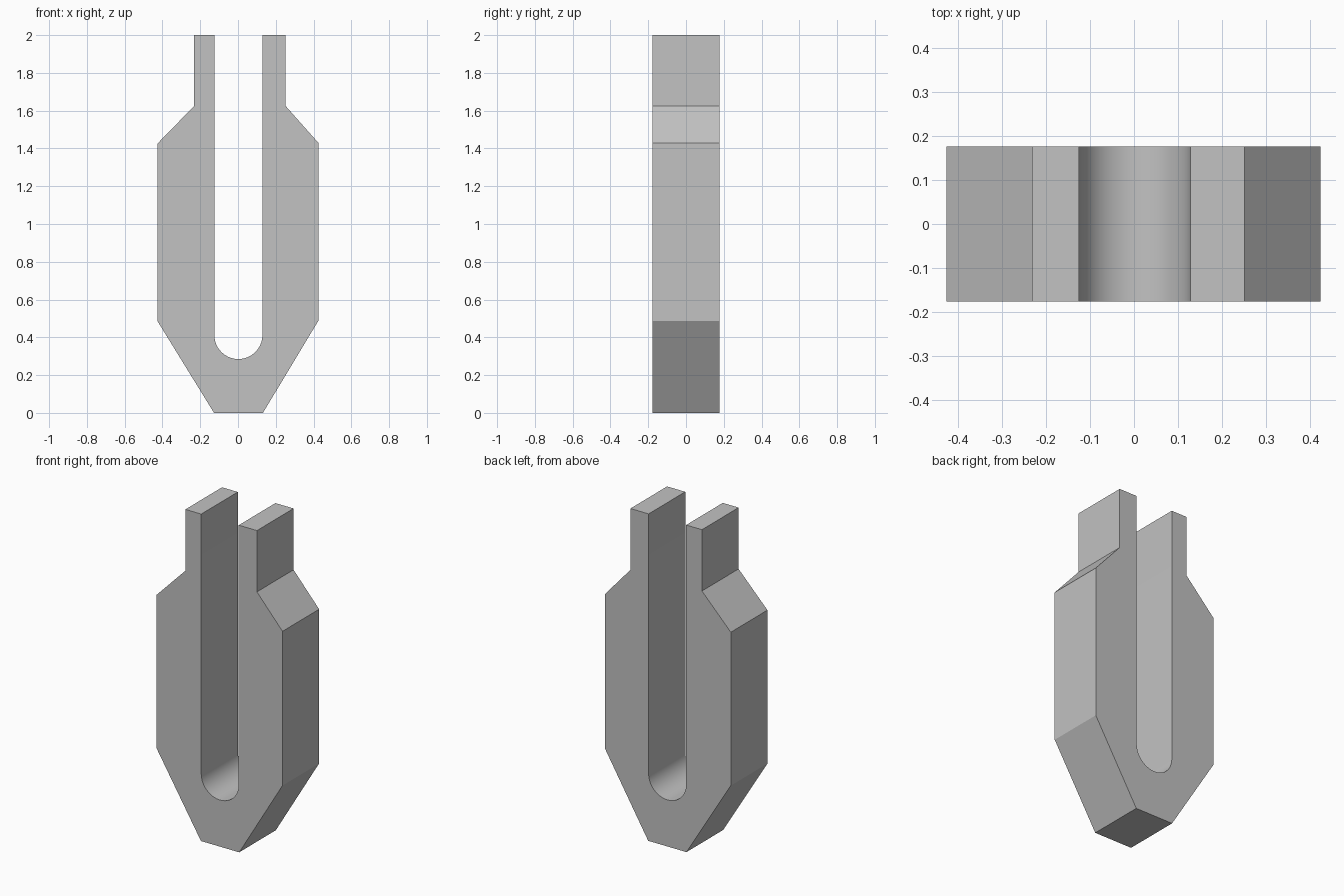
import bpy, bmesh
from math import cos, sin, pi, radians

cube = bpy.data.objects.get("Cube")
if cube:
    bpy.data.objects.remove(cube, do_unlink=True)

HALF_DEPTH = 0.177
SLOT_X, SLOT_R, SLOT_Z = 0.002, 0.127, 0.412
ARC_STEPS = 32

# Material
grey = bpy.data.materials.new("plain grey")
grey.use_nodes = True
colour = (0.54, 0.54, 0.54, 1)
grey.diffuse_color = colour
grey.node_tree.nodes["Principled BSDF"].inputs["Base Color"].default_value = colour

# Outer outline of the fork, from the left prong's inner tip around the base
profile = [(SLOT_X - SLOT_R, 2), (-0.232, 2), (-0.232, 1.625), (-0.427, 1.425),
           (-0.427, 0.487), (-0.127, 0), (0.132, 0), (0.425, 0.487),
           (0.425, 1.43), (0.252, 1.625), (0.252, 2), (SLOT_X + SLOT_R, 2)]

# Rounded slot bottom
for i in range(ARC_STEPS + 1):
    a = -pi * i / ARC_STEPS
    profile.append((SLOT_X + SLOT_R * cos(a), SLOT_Z + SLOT_R * sin(a)))

# Extrude the outline through the depth
bm = bmesh.new()
face = bm.faces.new([bm.verts.new((x, -HALF_DEPTH, z)) for x, z in profile])
ext = bmesh.ops.extrude_face_region(bm, geom=[face], use_keep_orig=True)
moved = [g for g in ext["geom"] if isinstance(g, bmesh.types.BMVert)]
bmesh.ops.translate(bm, verts=moved, vec=(0, 2 * HALF_DEPTH, 0))
bmesh.ops.recalc_face_normals(bm, faces=bm.faces)

mesh = bpy.data.meshes.new("slotted_clamp")
bm.to_mesh(mesh)
bm.free()
mesh.materials.append(grey)
clamp = bpy.data.objects.new("slotted_clamp", mesh)
bpy.context.collection.objects.link(clamp)

# Smooth the slot's curve, keep the corners crisp
bpy.ops.object.select_all(action="DESELECT")
clamp.select_set(True)
bpy.context.view_layer.objects.active = clamp
bpy.ops.object.shade_smooth_by_angle(angle=radians(20))
